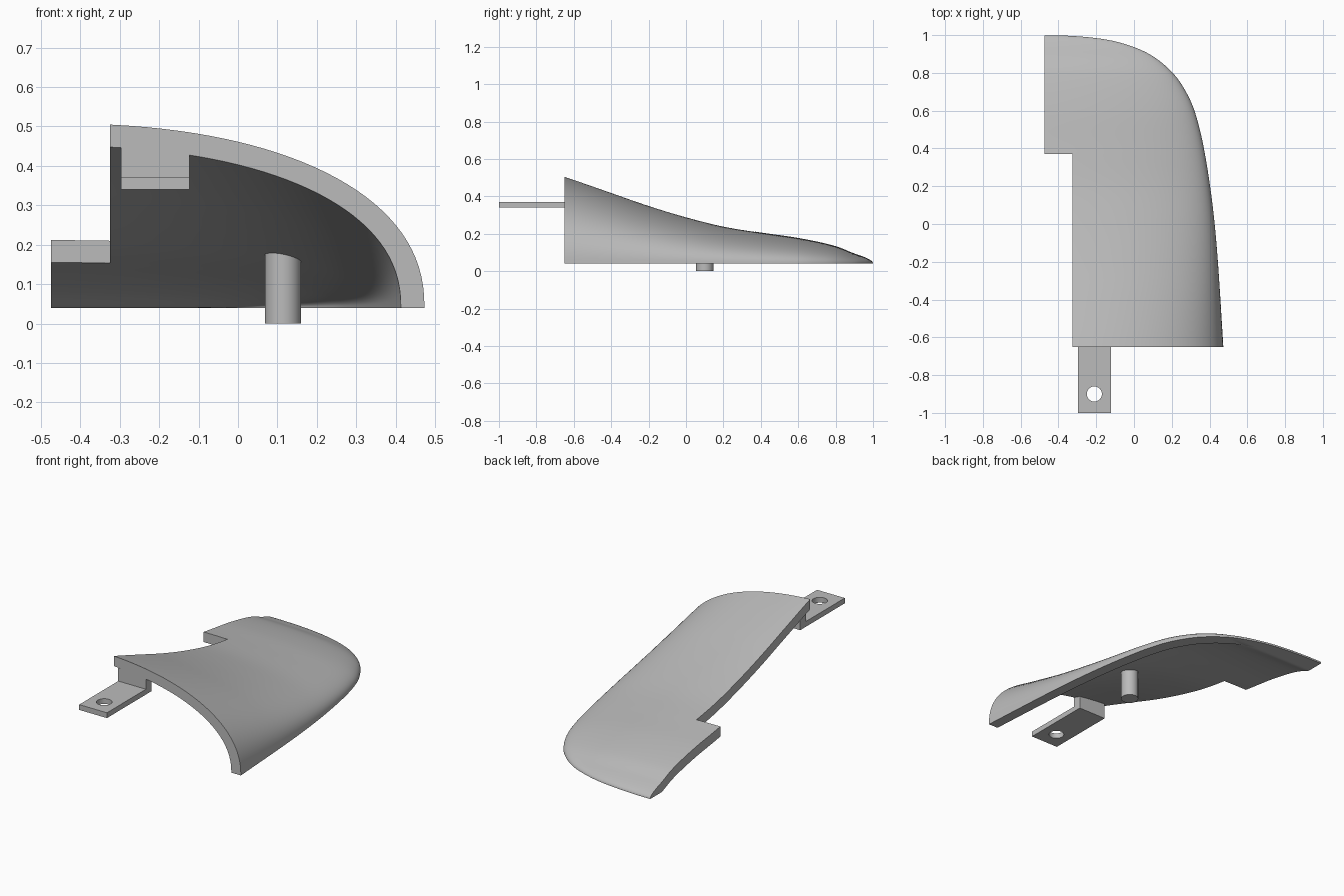
import bpy, bmesh, math
from mathutils import Vector

cube = bpy.data.objects.get("Cube")
if cube:
    bpy.data.objects.remove(cube, do_unlink=True)

grey = bpy.data.materials.new("light grey")
grey.use_nodes = True
grey.diffuse_color = (0.5, 0.5, 0.5, 1)
grey.node_tree.nodes["Principled BSDF"].inputs["Base Color"].default_value = (0.5, 0.5, 0.5, 1)

BASE, CENTRE, WALL, POWER = 0.04, -0.475, 0.057, 2.25
FRONT, BACK = -0.65, 1.0
# Distance from the back edge -> half width, and -> crown height above the base
WIDTH = [(0, 0), (.02, .305), (.05, .435), (.1, .555), (.2, .68), (.3, .75),
         (.4, .795), (.6, .845), (1, .902), (1.65, .948)]
HEIGHT = [(0, 0), (.1, .055), (.2, .094), (.4, .138), (.6, .167), (.8, .2),
          (1, .25), (1.2, .311), (1.4, .381), (1.65, .468)]


def smooth_lookup(table, d):
    """Cubic interpolation through a table, even in the root of the distance."""
    p = [(math.sqrt(a), b) for a, b in table]
    x = math.sqrt(max(d, 0))
    i = max(k for k in range(len(p) - 1) if p[k][0] <= x)

    def slope(k):
        a, b = p[max(k - 1, 0)], p[min(k + 1, len(p) - 1)]
        return (b[1] - a[1]) / (b[0] - a[0])
    h = p[i + 1][0] - p[i][0]
    t = (x - p[i][0]) / h
    return ((1 + 2 * t) * (1 - t) ** 2 * p[i][1] + t * (1 - t) ** 2 * h * slope(i)
            + t * t * (3 - 2 * t) * p[i + 1][1] + t * t * (t - 1) * h * slope(i + 1))


def arc(width, height, y, n):
    """Rounded section from the crown down to the rim."""
    pts = []
    for k in range(n + 1):
        u = math.sin(math.pi / 2 * k / n)
        z = max(0, 1 - u ** POWER) ** (1 / POWER)
        pts.append(Vector((CENTRE + width * u, y, BASE + height * z)))
    return pts


def make_object(name, bm):
    bmesh.ops.recalc_face_normals(bm, faces=bm.faces)
    mesh = bpy.data.meshes.new(name)
    bm.to_mesh(mesh)
    bm.free()
    mesh.materials.append(grey)
    ob = bpy.data.objects.new(name, mesh)
    bpy.context.collection.objects.link(ob)
    return ob


def box(name, low, high):
    bm = bmesh.new()
    bmesh.ops.create_cube(bm, size=1)
    for v in bm.verts:
        v.co = [a + (c + .5) * (b - a) for a, b, c in zip(low, high, v.co)]
    return make_object(name, bm)


def cylinder(name, centre, radius, low, high, sides=48):
    bm = bmesh.new()
    bmesh.ops.create_cone(bm, cap_ends=True, segments=sides, radius1=radius,
                          radius2=radius, depth=high - low)
    bmesh.ops.translate(bm, verts=bm.verts, vec=(*centre, (low + high) / 2))
    return make_object(name, bm)


def cut(target, cutter):
    mod = target.modifiers.new("cut", 'BOOLEAN')
    mod.operation, mod.solver, mod.object = 'DIFFERENCE', 'EXACT', cutter
    bpy.context.view_layer.objects.active = target
    bpy.ops.object.modifier_apply(modifier=mod.name)
    bpy.data.objects.remove(cutter, do_unlink=True)


def smooth(ob, degrees):
    bpy.ops.object.select_all(action='DESELECT')
    ob.select_set(True)
    bpy.context.view_layer.objects.active = ob
    bpy.ops.object.shade_smooth_by_angle(angle=math.radians(degrees))


# Curved shell: loft of closed loops, outer arc then inner arc
STATIONS, STEPS = 70, 36
bm = bmesh.new()
rings = []
for s in range(STATIONS + 1):
    root = 0.03 + (math.sqrt(BACK - FRONT) - 0.03) * s / STATIONS
    d = root * root
    y = BACK - d
    width, height = smooth_lookup(WIDTH, d), smooth_lookup(HEIGHT, d)
    inner_width = max(smooth_lookup(WIDTH, d - 0.045) - WALL, width * 0.3)
    outer = arc(width, height, y, STEPS)
    inner = arc(inner_width, max(height - WALL, 0), y, STEPS)
    rings.append([bm.verts.new(p) for p in outer + inner[::-1]])
for a, b in zip(rings, rings[1:]):
    for k in range(len(a)):
        j = (k + 1) % len(a)
        bm.faces.new((a[k], a[j], b[j], b[k]))
for ring in (rings[0], rings[-1]):
    for k in range(STEPS):
        bm.faces.new((ring[k], ring[k + 1], ring[-2 - k], ring[-1 - k]))
shell = make_object("shell", bm)
cut(shell, box("side_notch", (-1, -1, -1), (-0.325, 0.37, 1)))
smooth(shell, 35)

# Mounting tab with a screw hole, and the block that hangs it from the shell
tab = box("mounting_tab", (-0.297, -1, 0.34), (-0.123, -0.6, 0.37))
cut(tab, cylinder("screw_hole", (-0.21, -0.9), 0.04, 0.2, 0.5))
smooth(tab, 35)
box("tab_block", (-0.297, FRONT, 0.37), (-0.123, -0.6, 0.445))

# Support peg under the shell
peg = cylinder("support_peg", (0.114, 0.1), 0.046, 0, 0.185)
smooth(peg, 35)
